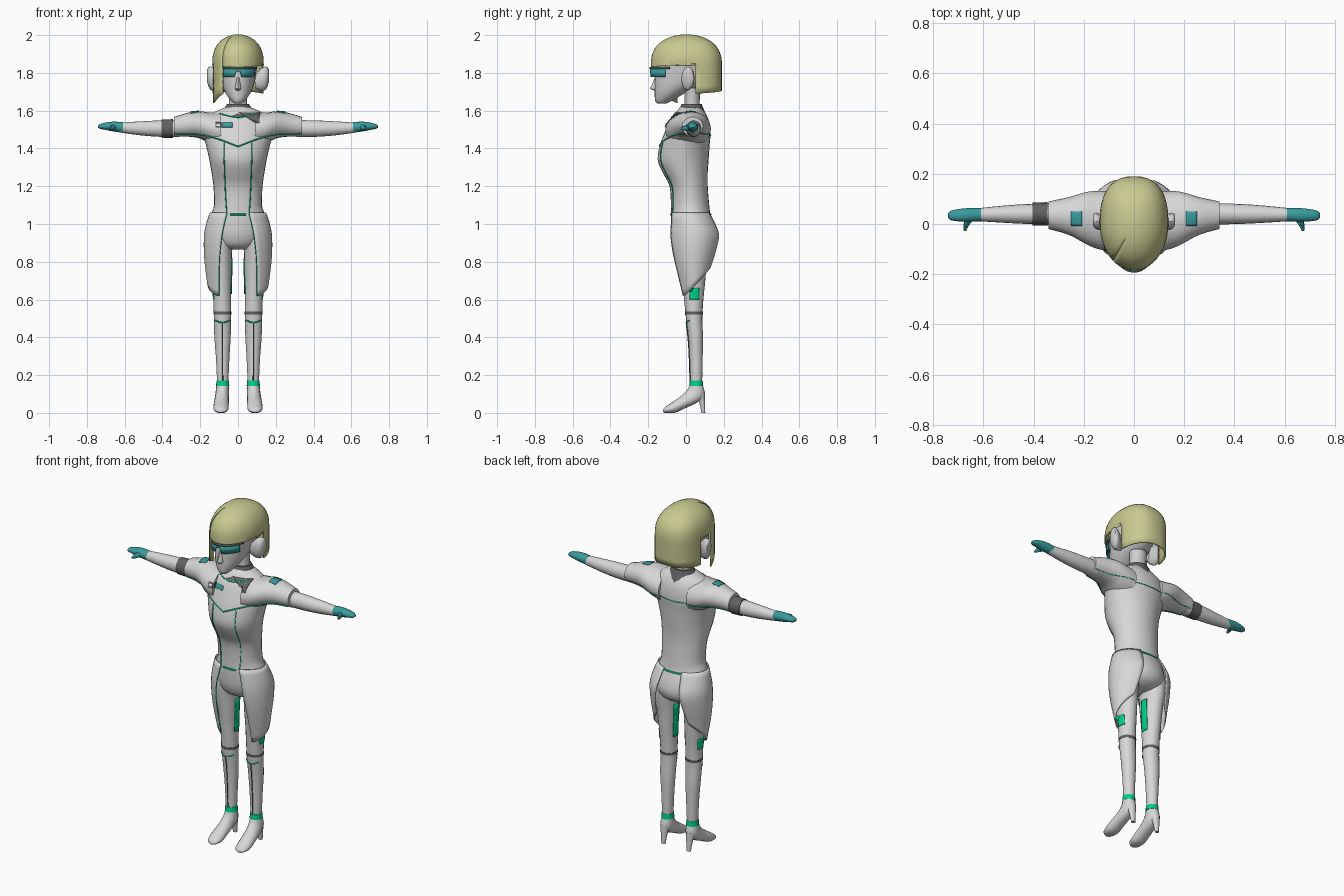
import bpy, bmesh, math
from mathutils import Vector
from mathutils.bvhtree import BVHTree

if "Cube" in bpy.data.objects:
    bpy.data.objects.remove(bpy.data.objects["Cube"])


def material(name, r, g, b):
    m = bpy.data.materials.new(name)
    m.diffuse_color = (r, g, b, 1)
    m.use_nodes = True
    m.node_tree.nodes["Principled BSDF"].inputs["Base Color"].default_value = m.diffuse_color
    return m


WHITE = material("suit_white", 0.68, 0.68, 0.68)
SKIN = material("pale_skin", 0.62, 0.62, 0.62)
DARK = material("dark_grey", 0.12, 0.12, 0.12)
TEAL = material("teal", 0.04, 0.33, 0.34)
MINT = material("mint_green", 0.0, 0.64, 0.27)
HAIR = material("pale_blond", 0.58, 0.59, 0.28)

ALL_V, ALL_F = [], []      # body surface that trim is projected onto


def make(name, verts, faces, mat, angle=45, record=False, thick=0):
    me = bpy.data.meshes.new(name)
    me.from_pydata(verts, [], faces)
    bm = bmesh.new()
    bm.from_mesh(me)
    bmesh.ops.remove_doubles(bm, verts=bm.verts, dist=1e-5)
    bmesh.ops.recalc_face_normals(bm, faces=bm.faces)
    bm.to_mesh(me)
    bm.free()
    me.materials.append(mat)
    me.shade_smooth()
    me.set_sharp_from_angle(angle=math.radians(angle))
    ob = bpy.data.objects.new(name, me)
    bpy.context.collection.objects.link(ob)
    if thick:
        mod = ob.modifiers.new("thickness", 'SOLIDIFY')
        mod.thickness = thick
        mod.offset = 0
    if record:
        n = len(ALL_V)
        ALL_V.extend(Vector(v) for v in verts)
        ALL_F.extend([i + n for i in f] for f in faces)
    return ob


def smooth_rows(rows, steps):
    """Catmull-Rom interpolation through rows of numbers."""
    out = []
    for i in range(len(rows) - 1):
        p0, p1 = rows[max(i - 1, 0)], rows[i]
        p2, p3 = rows[i + 1], rows[min(i + 2, len(rows) - 1)]
        for k in range(steps):
            t = k / steps
            out.append([b + 0.5 * t * (c - a + t * (2*a - 5*b + 4*c - d + t * (3*(b - c) + d - a)))
                        for a, b, c, d in zip(p0, p1, p2, p3)])
    return out + [list(rows[-1])]


def loft(name, rows, mat, along='z', sides=(1,), n=20, steps=3, record=False, angle=45):
    """Rows are (a1, z1, a2, z2, half width, centre): a ring spanning two points
    in the yz plane (or the xz plane for arms) with a sideways half width."""
    verts, faces = [], []
    rings = smooth_rows(rows, steps)
    for s in sides:
        base = len(verts)
        for a1, z1, a2, z2, w, c in rings:
            for k in range(n):
                t = 2 * math.pi * k / n
                co, sn = math.cos(t), math.sin(t)
                a = (a1 + a2) / 2 + (a1 - a2) / 2 * co
                z = (z1 + z2) / 2 + (z1 - z2) / 2 * co
                l = c + w * sn
                verts.append((s * l, a, z) if along == 'z' else (s * a, l, z))
        for r in range(len(rings) - 1):
            for k in range(n):
                i, j = base + r * n + k, base + r * n + (k + 1) % n
                faces.append([i, j, j + n, i + n])
        faces.append([base + k for k in range(n)])
        faces.append([base + (len(rings) - 1) * n + k for k in range(n)])
    return make(name, verts, faces, mat, angle, record)


def level(*rows):
    """Horizontal rings from (z, front y, back y, half width, centre x)."""
    return [(f, z, b, z, w, c) for z, f, b, w, c in rows]


def arm(*rows):
    """Vertical rings from (x, top z, bottom z, half width, centre y)."""
    return [(x, t, x, b, w, c) for x, t, b, w, c in rows]


BOTH = (1, -1)

# Jacket body and pelvis
loft("torso", level(
    (1.62, -.03, .08, .06, 0), (1.59, -.055, .10, .13, 0), (1.55, -.085, .12, .165, 0),
    (1.48, -.115, .13, .185, 0), (1.42, -.137, .125, .170, 0), (1.34, -.150, .12, .152, 0),
    (1.27, -.122, .115, .140, 0), (1.20, -.087, .115, .130, 0), (1.10, -.08, .123, .127, 0),
    (1.05, -.08, .13, .143, 0), (1.0, -.08, .15, .150, 0), (.94, -.075, .163, .145, 0),
    (.89, -.055, .145, .115, 0), (.865, -.02, .10, .06, 0)), WHITE, n=28, record=True)

# Shoulders with short sleeves, then forearms, gloves and thumbs
loft("sleeves", arm((.09, 1.59, 1.40, .12, .01), (.15, 1.59, 1.425, .115, .017),
                    (.20, 1.596, 1.452, .10, .025), (.26, 1.59, 1.462, .075, .032),
                    (.34, 1.567, 1.463, .055, .035)), WHITE, 'x', BOTH, record=True)
loft("forearms", arm((.31, 1.55, 1.46, .042, .04), (.42, 1.548, 1.462, .040, .04),
                     (.52, 1.543, 1.47, .034, .039), (.63, 1.536, 1.485, .025, .037)),
     WHITE, 'x', BOTH, 16, record=True)
loft("gloves", arm((.61, 1.539, 1.483, .027, .037), (.66, 1.542, 1.49, .028, .036),
                   (.70, 1.537, 1.498, .025, .035), (.73, 1.529, 1.504, .019, .034),
                   (.741, 1.52, 1.51, .008, .034)), TEAL, 'x', BOTH, 14)
loft("thumbs", [(.03, 1.53, .03, 1.495, .022, .652), (-.005, 1.522, -.005, 1.495, .011, .668),
                (-.027, 1.51, -.027, 1.50, .005, .673)], TEAL, 'z', BOTH, 8)
loft("armband", arm((.345, 1.555, 1.455, .047, .04), (.405, 1.553, 1.457, .045, .04)),
     DARK, 'x', (-1,), 16)

# Legs, ankle cuffs, heeled shoes
loft("legs", level((.96, -.05, .13, .07, .08), (.87, -.045, .125, .062, .092),
                   (.78, -.032, .11, .056, .088), (.68, -.018, .10, .050, .085),
                   (.60, -.01, .092, .047, .083), (.50, 0, .086, .046, .082),
                   (.40, .013, .09, .043, .082), (.28, .02, .088, .035, .081),
                   (.14, .024, .085, .029, .081)), WHITE, 'z', BOTH, record=True)
loft("knee_bands", level((.522, -.004, .089, .048, .082), (.536, -.005, .09, .048, .082)),
     DARK, 'z', BOTH, 20, 1)
loft("ankle_cuffs", level((.172, .02, .088, .033, .081), (.143, .017, .091, .035, .081)),
     MINT, 'z', BOTH, 16, 1)
loft("shoes", [(.02, .15, .088, .15, .032, .082), (.005, .12, .1, .09, .036, .083),
               (-.025, .09, .06, .055, .038, .086), (-.06, .065, -.01, .022, .040, .089),
               (-.09, .045, -.06, 0, .040, .09), (-.114, .028, -.105, 0, .031, .09),
               (-.123, .014, -.12, .002, .012, .09)], WHITE, 'z', BOTH, 16)
loft("heels", [(.05, .10, .10, .11, .028, .083), (.07, .055, .101, .06, .019, .083),
               (.082, 0, .102, 0, .012, .083)], WHITE, 'z', BOTH, 12)

# Coat tails, open at front and back, with a hem rising backwards
TAIL = smooth_rows([(1.06, .146, -.083, .13), (1.0, .166, -.09, .163), (.94, .177, -.097, .186),
                    (.85, .178, -.088, .172), (.75, .169, -.066, .147), (.60, .147, -.03, .125)], 8)


def tail_point(s, u, v):
    hem = .62 + .15 * u ** 1.4
    z = 1.06 + (hem - 1.06) * v
    i = max(k for k in range(len(TAIL) - 1) if TAIL[k][0] >= z - 1e-6)
    A, B = TAIL[i], TAIL[i + 1]
    t = (A[0] - z) / (A[0] - B[0])
    _, w, f, b = [p + (q - p) * t for p, q in zip(A, B)]
    a0 = .42 + .32 * v
    a = a0 + (math.pi - .40 - .25 * v ** 2 - a0) * u
    return Vector((s * w * math.sin(a), (f + b) / 2 + (f - b) / 2 * math.cos(a), z))


NU, NV = 16, 14
tv, tf = [], []
for s in BOTH:
    o = len(tv)
    tv += [tail_point(s, i / NU, j / NV) for j in range(NV + 1) for i in range(NU + 1)]
    tf += [[o + j*(NU+1) + i, o + j*(NU+1) + i + 1, o + (j+1)*(NU+1) + i + 1, o + (j+1)*(NU+1) + i]
           for j in range(NV) for i in range(NU)]
make("coat_tails", tv, tf, WHITE, record=True, thick=.006)

# Collar, neck, head, nose, ears
loft("neck", level((1.72, -.01, .08, .05, 0), (1.64, -.008, .072, .047, 0),
                   (1.56, -.02, .085, .06, 0)), SKIN)
loft("collar", level((1.635, -.022, .083, .058, 0), (1.605, -.04, .095, .077, 0),
                     (1.57, -.075, .112, .10, 0)), DARK)
loft("head", level((1.637, -.150, -.105, .018, 0), (1.652, -.163, -.075, .036, 0),
                   (1.69, -.166, -.01, .064, 0), (1.74, -.166, .08, .086, 0),
                   (1.80, -.163, .13, .096, 0), (1.88, -.16, .145, .10, 0),
                   (1.95, -.10, .10, .07, 0)), SKIN, n=24)
loft("nose", level((1.775, -.166, -.14, .009, 0), (1.735, -.182, -.14, .014, 0),
                   (1.717, -.190, -.14, .016, 0), (1.708, -.172, -.14, .012, 0)), SKIN, n=8)
loft("ears", arm((.09, 1.79, 1.72, .018, 0), (.125, 1.825, 1.705, .03, .005),
                 (.15, 1.833, 1.715, .033, .012), (.163, 1.82, 1.75, .022, .017)), SKIN, 'x', BOTH, 12)


# Bobbed hair: dome, short fringe, one long lock, long back
def hair_point(a, z, shrink=0):
    h = max(0, (z - 1.84) / .16)
    r = max(0, 1 - h ** 2.6) ** .5
    c, s = math.cos(a), math.sin(a)
    e = 1 if c > 0 else .8
    x = (.133 - shrink) * r * math.copysign(abs(s) ** e, s)
    y = .002 - (.184 - shrink) * r * math.copysign(abs(c) ** e, c)
    return (x, y, z)


# (start angle, end angle, lower edge at start, lower edge at end), front = 0
SPANS = [(-.65, 0, 1.835, 1.83), (0, 1.2, 1.83, 1.84), (1.2, 1.76, 1.84, 1.85),
         (1.76, math.pi, 1.69, 1.705), (math.pi, 4.52, 1.705, 1.69),
         (4.52, 4.98, 1.85, 1.84), (4.98, 5.633, 1.64, 1.69)]
hv, hf = [], []
for a0, a1, b0, b1 in SPANS:
    na = max(3, round((a1 - a0) / .16))
    o, nz = len(hv), 14
    for i in range(na + 1):
        a, low = a0 + (a1 - a0) * i / na, b0 + (b1 - b0) * i / na
        for j in range(nz + 1):
            if j <= 10:
                z = 1.84 + .16 * math.sin(math.pi / 2 * (1 - j / 10))
            else:
                z = 1.84 + (low - 1.84) * (j - 10) / 4
            hv.append(hair_point(a, z))
    hf += [[o + i*(nz+1) + j, o + i*(nz+1) + j + 1, o + (i+1)*(nz+1) + j + 1, o + (i+1)*(nz+1) + j]
           for i in range(na) for j in range(nz)]
make("hair", hv, hf, HAIR, 50, thick=.008)


# Visor lenses and brow strap
def band(name, mat, a_max, lower, upper, w, d, n=20):
    v, f = [], []
    for i in range(n + 1):
        a = -a_max + 2 * a_max * i / n
        x, y = w * math.sin(a), -d * math.cos(a)
        v += [(x, y, lower(abs(x))), (x, y, upper)]
    f = [[2*i, 2*i + 2, 2*i + 3, 2*i + 1] for i in range(n)]
    make(name, v, f, mat, thick=.006)


band("visor", TEAL, .95, lambda x: 1.808 if x < .012 else 1.777, 1.822, .108, .188)
band("visor_strap", DARK, 1.1, lambda x: 1.82, 1.832, .110, .191)

# Trim projected onto the body
BODY = BVHTree.FromPolygons(ALL_V, ALL_F)


def cast(origin, direction, lift=.002):
    d = Vector(direction)
    hit = BODY.ray_cast(Vector(origin), d)[0]
    return hit - d * lift if hit else None


def tube(name, pts, mat, radius=.0035):
    pts = [p for p in pts if p]
    cu = bpy.data.curves.new(name, 'CURVE')
    cu.dimensions, cu.bevel_depth, cu.bevel_resolution = '3D', radius, 0
    sp = cu.splines.new('POLY')
    sp.points.add(len(pts) - 1)
    for q, p in zip(sp.points, pts):
        q.co = (*p, 1)
    tmp = bpy.data.objects.new(name + "_path", cu)
    me = bpy.data.meshes.new_from_object(tmp)
    bpy.data.objects.remove(tmp)
    me.materials.clear()
    me.materials.append(mat)
    bpy.context.collection.objects.link(bpy.data.objects.new(name, me))


def line(name, knots, mat, back=False, radius=.0035):
    pts = []
    for (x, z) in smooth_rows(knots, 8):
        pts.append(cast((x, 1 if back else -1, z), (0, -1 if back else 1, 0)))
    tube(name, pts, mat, radius)


def patch(name, u, v, mat, place, n=6):
    pts = [place(u[0] + (u[1]-u[0]) * i / n, v[0] + (v[1]-v[0]) * j / n)
           for j in range(n + 1) for i in range(n + 1)]
    f = [[j*(n+1)+i, j*(n+1)+i+1, (j+1)*(n+1)+i+1, (j+1)*(n+1)+i] for j in range(n) for i in range(n)]
    f = [q for q in f if all(pts[k] for k in q)]
    make(name, [p or (0, 0, 1.3) for p in pts], f, mat, thick=.003)


front = lambda x, z: cast((x, -1, z), (0, 1, 0), .003)
for s, side in ((1, "right"), (-1, "left")):
    line(side + "_yoke_trim", [(0, 1.41), (s*.1, 1.448), (s*.2, 1.473), (s*.33, 1.478)], MINT)
    line(side + "_back_yoke_trim", [(0, 1.47), (s*.15, 1.475), (s*.33, 1.48)], MINT, True, .0025)
    line(side + "_jacket_seam", [(s*.075, 1.43), (s*.072, 1.3), (s*.066, 1.15), (s*.06, 1.06)], MINT, radius=.003)
    line(side + "_shin_seam", [(s*.082, .48), (s*.081, .17)], DARK, radius=.003)
    line(side + "_boot_top", [(s*.042, .49), (s*.082, .478), (s*.122, .49)], MINT)
    tube(side + "_tail_edge", [tail_point(s, 0, k / 12) for k in range(13)], MINT)
    patch(side + "_shoulder_plate", (.207, .25), (-.008, .05), TEAL,
          lambda x, y: cast((s*x, y, 3), (0, 0, -1), .003))
    patch(side + "_inner_thigh_panel", (.02, .065), (.63, .82), MINT,
          lambda y, z: cast((0, y, z), (s, 0, 0), .002))
    patch(side + "_outer_knee_panel", (.02, .07), (.60, .66), MINT,
          lambda y, z: cast((s*1, y, z), (-s, 0, 0), .002))
line("front_waist_trim", [(-.042, 1.05), (.042, 1.05)], MINT, radius=.005)
line("back_waist_trim", [(-.055, 1.05), (.055, 1.05)], MINT, True, .005)
line("collar_trim", [(-.1, 1.585), (0, 1.565), (.1, 1.585)], MINT)
patch("chest_badge", (-.085, -.03), (1.512, 1.536), TEAL, front)
patch("badge_frame", (-.12, -.088), (1.51, 1.538), DARK, front)
patch("badge_inset", (-.115, -.093), (1.515, 1.533), WHITE, lambda x, z: cast((x, -1, z), (0, 1, 0), .006))
# Tapered collar flap on one side of the chest
patch("collar_flap", (0, 1), (1.535, 1.59), DARK,
      lambda t, z: front(.115 - t * (.02 + .09 * (z - 1.535) / .055), z))
